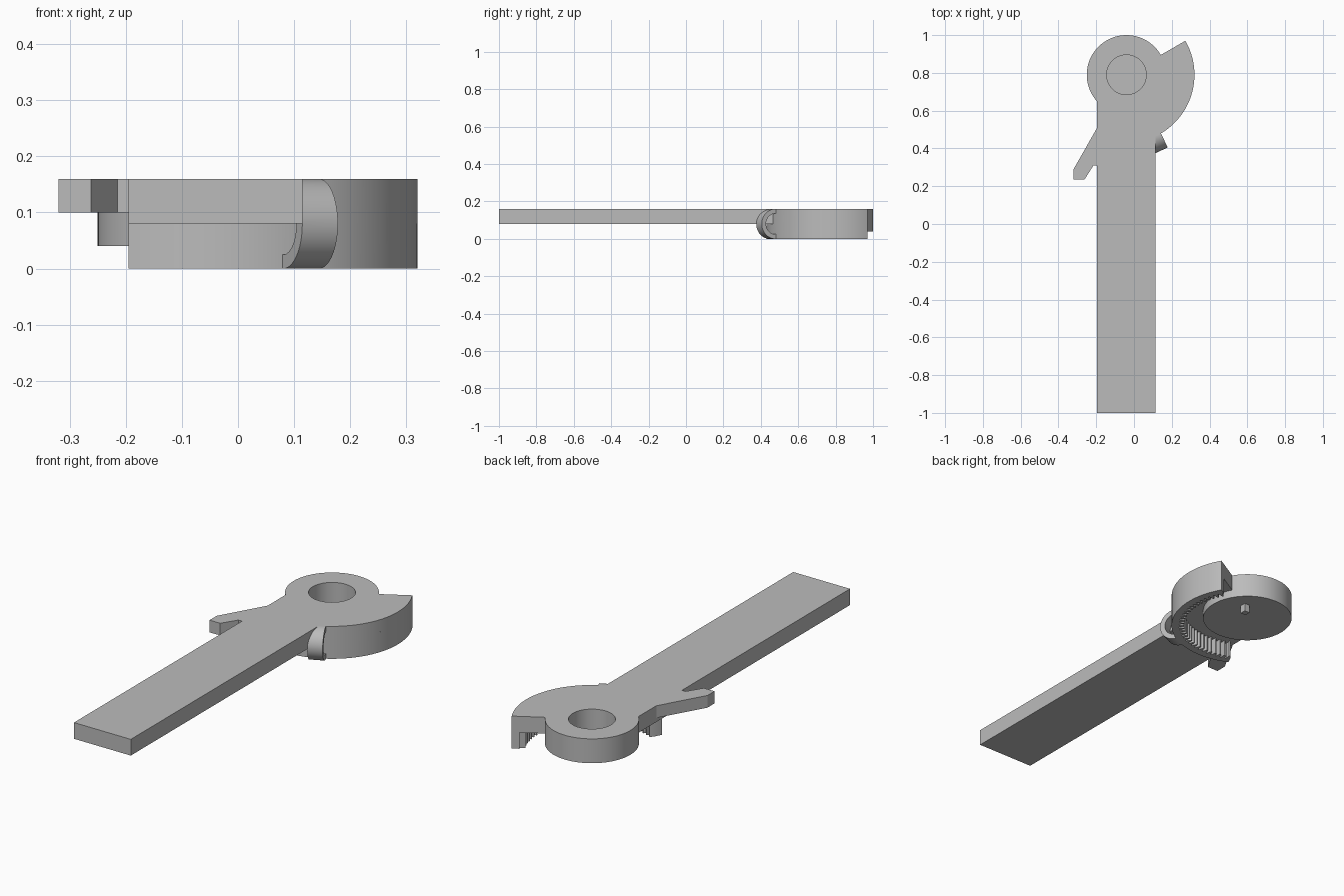
import bpy, bmesh
from math import sin, cos, pi, radians
from mathutils import Vector, Matrix

cube = bpy.data.objects.get("Cube")
if cube:
    bpy.data.objects.remove(cube, do_unlink=True)

gray = bpy.data.materials.new("plain_gray")
gray.use_nodes = True
colour = (0.5, 0.5, 0.5, 1)
gray.diffuse_color = colour
gray.node_tree.nodes["Principled BSDF"].inputs["Base Color"].default_value = colour

CENTRE = Vector((-0.04, 0.79))
HUB_R, RIM_R, TOP = 0.21, 0.36, 0.16


def arc(radius, start, end, steps, centre=CENTRE):
    """Points along an arc, angles in degrees."""
    angles = [radians(start + (end - start) * i / steps) for i in range(steps + 1)]
    return [(centre[0] + radius * cos(a), centre[1] + radius * sin(a)) for a in angles]


def prism(name, outline, low, high, matrix=None):
    """Extrude a flat outline between two heights."""
    bm = bmesh.new()
    face = bm.faces.new([bm.verts.new((x, y, low)) for x, y in outline])
    moved = bmesh.ops.extrude_face_region(bm, geom=[face])["geom"]
    verts = [v for v in moved if isinstance(v, bmesh.types.BMVert)]
    bmesh.ops.translate(bm, verts=verts, vec=(0, 0, high - low))
    if matrix:
        bm.transform(matrix)
    bmesh.ops.recalc_face_normals(bm, faces=bm.faces)
    mesh = bpy.data.meshes.new(name)
    bm.to_mesh(mesh)
    bm.free()
    mesh.materials.append(gray)
    obj = bpy.data.objects.new(name, mesh)
    bpy.context.collection.objects.link(obj)
    return obj


def combine(target, tool, operation):
    """Apply a boolean and discard the tool."""
    mod = target.modifiers.new("join", "BOOLEAN")
    mod.operation, mod.solver, mod.object = operation, "EXACT", tool
    bpy.context.view_layer.objects.active = target
    bpy.ops.object.modifier_apply(modifier=mod.name)
    bpy.data.objects.remove(tool, do_unlink=True)


def box(x0, x1, y0, y1):
    return [(x0, y0), (x1, y0), (x1, y1), (x0, y1)]


# Long flat handle
lever = prism("ratchet_lever", box(-0.195, 0.115, -1, 0.72), 0.08, TOP)

# Round hub
hub = prism("hub", arc(HUB_R, 0, 360, 96)[:-1], 0.04, TOP)

# Fan-shaped plate beside the hub
sector = prism("sector_plate", arc(RIM_R, 30, -64, 48) + arc(0.15, -64, 30, 24), 0.08, TOP)

# Curved skirt with internal teeth
START, END, TEETH = 30, -115.5, 32
pitch = (END - START) / TEETH
inner = []
for i in range(TEETH):
    for part, radius in ((0, 0.325), (0.25, 0.325), (0.5, 0.3), (0.75, 0.3)):
        inner += arc(radius, START + pitch * (i + part), 0, 1)[:1]
inner += arc(0.325, END, 0, 1)[:1]
skirt = prism("toothed_skirt", arc(RIM_R, START, END, 72) + inner[::-1], 0, 0.1)

# Slanted tail with a small foot
tail = prism("side_tail", [(-0.15, 0.58), (-0.195, 0.51), (-0.32, 0.29), (-0.32, 0.235),
                           (-0.262, 0.235), (-0.215, 0.31), (-0.15, 0.31)], 0.10, TOP)

# Half-tube clip bulging out of the skirt
ends = [(-0.015, -0.08), (-0.015, -0.055)]
clip_outline = (arc(0.08, -90, 90, 24, (0, 0)) + [(-0.015, 0.08), (-0.015, 0.055)]
                + arc(0.055, 90, -90, 24, (0, 0)) + ends[::-1])
a = radians(-65)
normal, up = Vector((cos(a), sin(a), 0)), Vector((0, 0, 1))
along = normal.cross(up)
base = Vector((CENTRE.x, CENTRE.y, 0.08)) + normal * (RIM_R + 0.001)
frame = Matrix((normal, up, along)).transposed().to_4x4()
clip = prism("half_tube_clip", clip_outline, -0.035, 0.035, Matrix.Translation(base) @ frame)

# Small square peg under the hub
peg = prism("small_peg", box(0.03, 0.06, 0.86, 0.89), 0, 0.06)

for part in (hub, sector, skirt, tail, clip, peg):
    combine(lever, part, "UNION")

# Blind round pocket in the hub
pocket = prism("pocket_cutter", arc(0.105, 0, 360, 64)[:-1], 0.05, TOP + 0.1)
combine(lever, pocket, "DIFFERENCE")

bpy.ops.object.select_all(action="DESELECT")
lever.select_set(True)
bpy.context.view_layer.objects.active = lever
bpy.ops.object.shade_smooth_by_angle(angle=radians(25))
